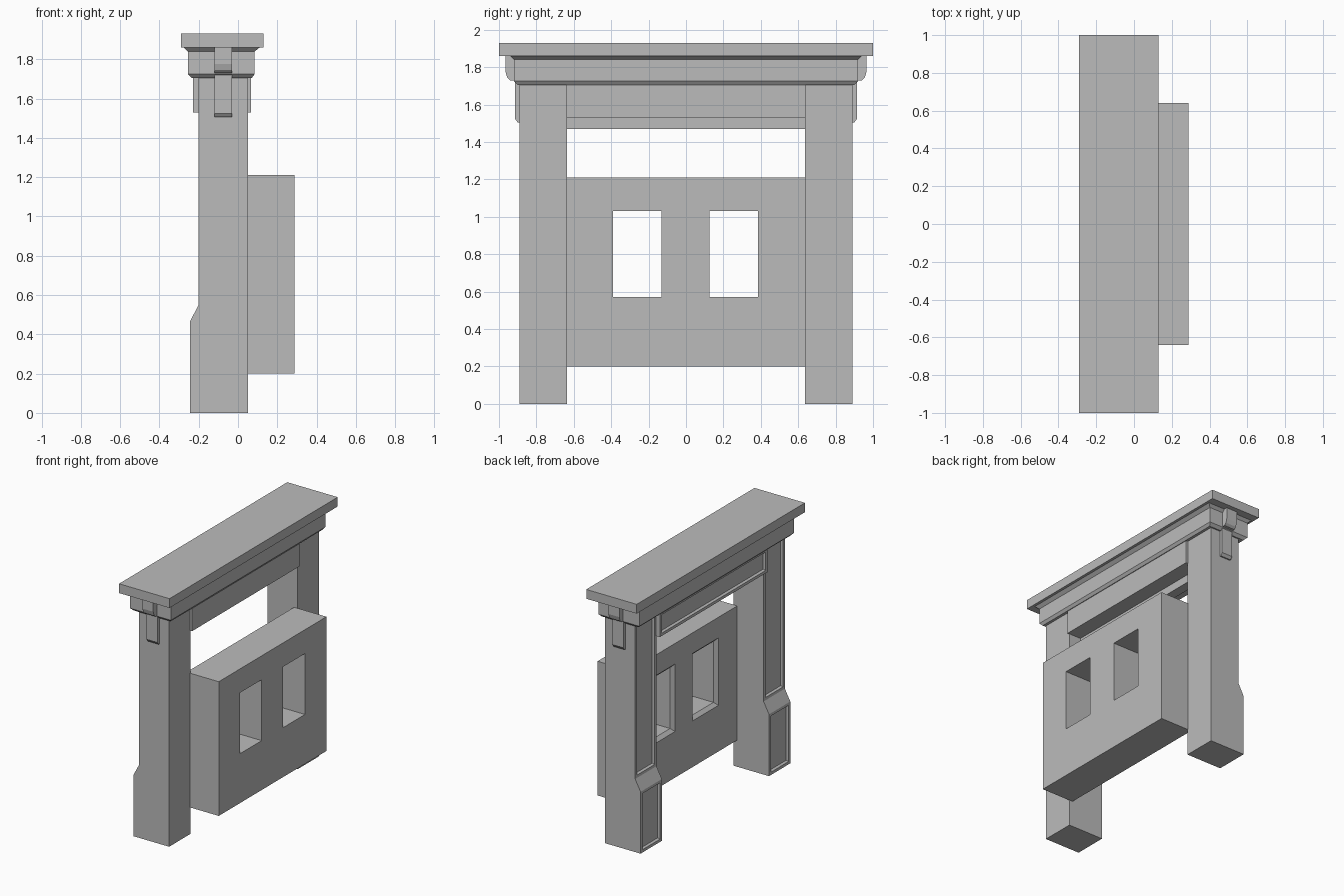
import bpy, bmesh

cube = bpy.data.objects.get("Cube")
if cube:
    bpy.data.objects.remove(cube, do_unlink=True)

stone = bpy.data.materials.new("grey_stone")
stone.use_nodes = True
stone.diffuse_color = (0.5, 0.5, 0.5, 1)
stone.node_tree.nodes["Principled BSDF"].inputs["Base Color"].default_value = (0.5, 0.5, 0.5, 1)


def finish(bm, name):
    bmesh.ops.recalc_face_normals(bm, faces=bm.faces)
    mesh = bpy.data.meshes.new(name)
    bm.to_mesh(mesh)
    bm.free()
    mesh.materials.append(stone)
    obj = bpy.data.objects.new(name, mesh)
    bpy.context.collection.objects.link(obj)
    return obj


def prism(points, axis, start, end):
    """Extrude a closed profile along x or y; points are (other axis, z)."""
    bm = bmesh.new()
    place = (lambda p, t: (t, p[0], p[1])) if axis == "x" else (lambda p, t: (p[0], t, p[1]))
    a = [bm.verts.new(place(p, start)) for p in points]
    b = [bm.verts.new(place(p, end)) for p in points]
    bm.faces.new(a)
    bm.faces.new(b)
    for i in range(len(a)):
        j = (i + 1) % len(a)
        bm.faces.new((a[i], a[j], b[j], b[i]))
    bmesh.ops.recalc_face_normals(bm, faces=bm.faces)
    bm.normal_update()
    return bm


def rect(u0, u1, z0, z1):
    return [(u0, z0), (u1, z0), (u1, z1), (u0, z1)]


def sink_panels(bm, margin, depth):
    """Sink a moulded panel into every upright face that looks along -x."""
    faces = [f for f in bm.faces if f.normal.x < -0.99]
    bmesh.ops.inset_individual(bm, faces=faces, thickness=margin)
    bmesh.ops.inset_individual(bm, faces=faces, thickness=0.012, depth=-depth)


# Mantel shelf
finish(prism(rect(-0.29, 0.13, 1.86, 1.93), "y", -1, 1), "mantel_shelf")

# Frieze with chamfered mouldings, stacked from rectangular rings
bm = bmesh.new()
rings = []
for x0, x1, y, z in ((-0.235, 0.07, 0.9, 1.705), (-0.255, 0.085, 0.92, 1.725),
                     (-0.255, 0.085, 0.92, 1.84), (-0.275, 0.11, 0.94, 1.86)):
    rings.append([bm.verts.new(c) for c in
                  ((x0, -y, z), (x1, -y, z), (x1, y, z), (x0, y, z))])
for low, high in zip(rings, rings[1:]):
    for i in range(4):
        j = (i + 1) % 4
        bm.faces.new((low[i], low[j], high[j], high[i]))
bm.faces.new(rings[0])
bm.faces.new(rings[-1])
finish(bm, "frieze")

# Lintel with a long sunk panel, and the rail hanging under it
bm = prism(rect(-0.23, 0.065, 1.53, 1.71), "y", -0.64, 0.64)
sink_panels(bm, 0.03, 0.015)
finish(bm, "lintel")
finish(prism(rect(-0.12, -0.05, 1.47, 1.54), "y", -0.64, 0.64), "lintel_rail")

# Posts with stepped feet and end brackets, one per side
post_profile = [(0.05, 0), (0.05, 1.71), (-0.2, 1.71), (-0.2, 0.55), (-0.245, 0.465), (-0.245, 0)]
upper_bracket = [(0.9, 1.73), (0.94, 1.73), (0.956, 1.745), (0.965, 1.775), (0.965, 1.86), (0.9, 1.86)]
lower_bracket = [(0.88, 1.505), (0.9, 1.505), (0.915, 1.525), (0.915, 1.75), (0.88, 1.75)]
for side, label in ((1, "back"), (-1, "front")):
    bm = prism(post_profile, "y", side * 0.637, side * 0.89)
    sink_panels(bm, 0.03, 0.015)
    finish(bm, label + "_post")
    for profile, part in ((upper_bracket, "_upper_bracket"), (lower_bracket, "_lower_bracket")):
        points = [(side * y, z) for y, z in profile]
        finish(prism(points, "x", -0.12, -0.03), label + part)

# Firebox wall: a grid of cells with two openings left out, given thickness
bm = bmesh.new()
ys = (-0.64, -0.39, -0.13, 0.125, 0.385, 0.64)
zs = (0.2, 0.572, 1.03, 1.21)
grid = [[bm.verts.new((0.02, y, z)) for z in zs] for y in ys]
for i in range(5):
    for k in range(3):
        if not (k == 1 and i in (1, 3)):
            bm.faces.new((grid[i][k], grid[i + 1][k], grid[i + 1][k + 1], grid[i][k + 1]))
result = bmesh.ops.extrude_face_region(bm, geom=bm.faces[:], use_keep_orig=True)
moved = [g for g in result["geom"] if isinstance(g, bmesh.types.BMVert)]
bmesh.ops.translate(bm, verts=moved, vec=(0.268, 0, 0))
bmesh.ops.recalc_face_normals(bm, faces=bm.faces)
bm.normal_update()
# Splayed trim around the openings
rims = [e for e in bm.edges
        if all(abs(v.co.x - 0.02) < 1e-4 and abs(v.co.y) < 0.5 and 0.3 < v.co.z < 1.1 for v in e.verts)
        and any(abs(f.normal.x) < 0.1 for f in e.link_faces)]
bmesh.ops.bevel(bm, geom=rims, offset=0.025, segments=1, affect="EDGES")
finish(bm, "firebox_wall")
